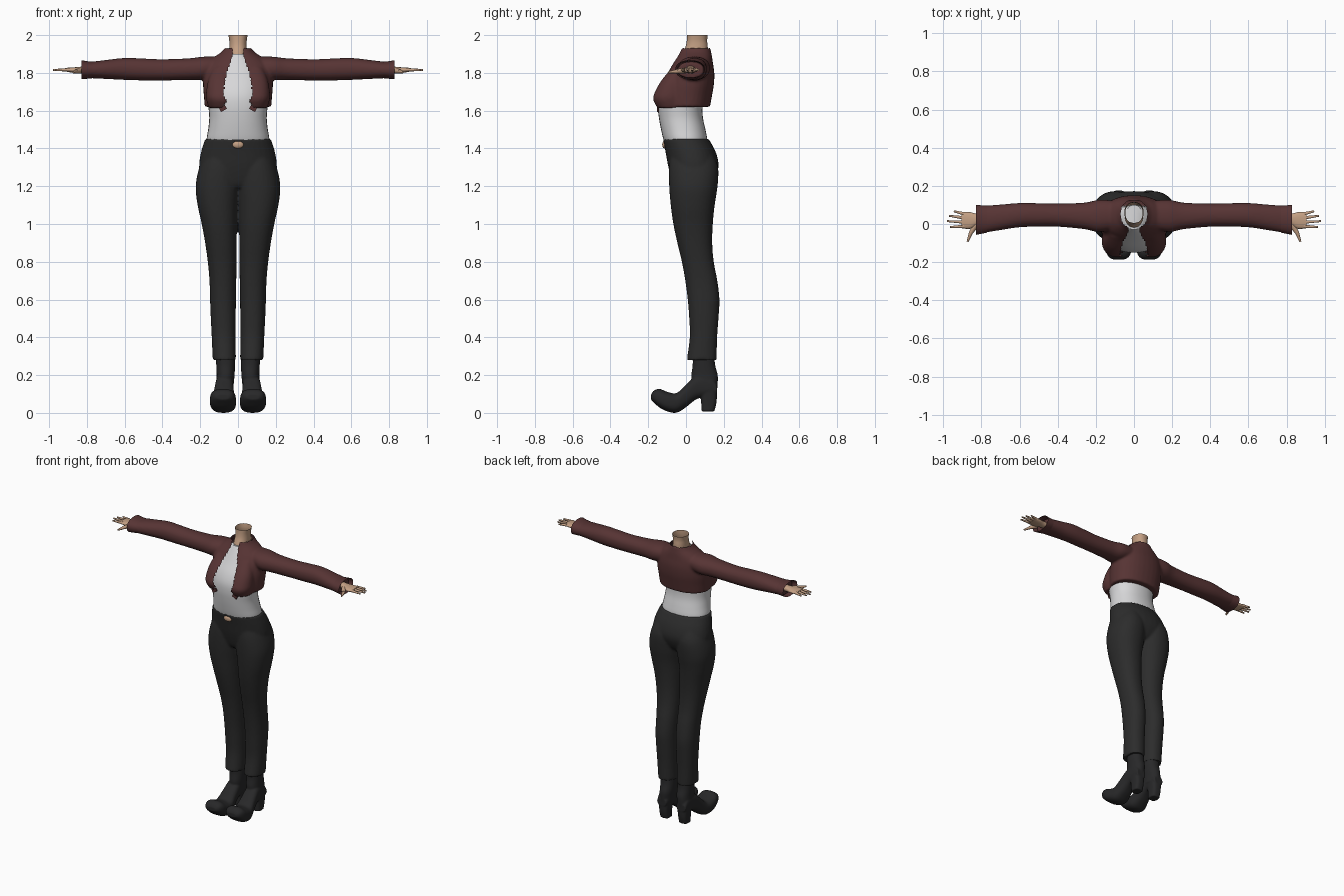
import bpy
import bmesh
from math import cos, sin, pi, copysign
from mathutils import Vector, Matrix

default_cube = bpy.data.objects.get("Cube")
if default_cube:
    bpy.data.objects.remove(default_cube, do_unlink=True)


def material(name, r, g, b):
    mat = bpy.data.materials.new(name)
    mat.use_nodes = True
    mat.diffuse_color = (r, g, b, 1)
    shader = next(n for n in mat.node_tree.nodes if n.type == 'BSDF_PRINCIPLED')
    shader.inputs["Base Color"].default_value = (r, g, b, 1)
    shader.inputs["Roughness"].default_value = 0.8
    return mat


maroon = material("maroon cloth", 0.095, 0.034, 0.034)
white = material("white cotton", 0.68, 0.68, 0.69)
charcoal = material("charcoal denim", 0.025, 0.025, 0.025)
black = material("black leather", 0.021, 0.021, 0.022)
skin = material("skin", 0.55, 0.35, 0.23)


def smooth_rows(rows, steps):
    """Catmull-Rom interpolation between the given cross-sections."""
    out = []
    for i in range(len(rows) - 1):
        a, b, c, d = (rows[max(0, min(len(rows) - 1, i + k))] for k in (-1, 0, 1, 2))
        for j in range(steps):
            t = j / steps
            out.append([q + t / 2 * (r - p + t * (2 * p - 5 * q + 4 * r - s + t * (3 * (q - r) + s - p)))
                        for p, q, r, s in zip(a, b, c, d)])
    return out + [list(rows[-1])]


def loft(bm, rows, axis="z", side=1, power=2.2, caps=True, segments=32, steps=4):
    """Skin rows of (position, u_min, u_max, v_min, v_max) along an axis."""
    rings = []
    for pos, u0, u1, v0, v1 in smooth_rows(rows, steps):
        ring = []
        for k in range(segments):
            c, s = cos(2 * pi * k / segments), sin(2 * pi * k / segments)
            u = (u0 + u1) / 2 + (u1 - u0) / 2 * copysign(abs(c) ** (2 / power), c)
            v = (v0 + v1) / 2 + (v1 - v0) / 2 * copysign(abs(s) ** (2 / power), s)
            x, y, z = {"x": (pos, u, v), "y": (u, pos, v), "z": (u, v, pos)}[axis]
            ring.append(bm.verts.new((x * side, y, z)))
        rings.append(ring)
    for low, high in zip(rings, rings[1:]):
        for k in range(segments):
            n = (k + 1) % segments
            bm.faces.new((low[k], low[n], high[n], high[k]))
    if caps:
        bm.faces.new(rings[0])
        bm.faces.new(rings[-1])


def centred(rows):
    return [(z, -half, half, y0, y1) for z, half, y0, y1 in rows]


def finger(bm, base, tip, r0, r1, side):
    a, b = (Vector((p[0] * side, p[1], p[2])) for p in (base, tip))
    turn = (b - a).to_track_quat('Z', 'Y').to_matrix().to_4x4()
    bmesh.ops.create_cone(bm, cap_ends=True, segments=10, radius1=r0, radius2=r1,
                          depth=(b - a).length, matrix=Matrix.Translation((a + b) / 2) @ turn)


def finish(name, bm, mat, voxel=None):
    """Make the object; a voxel size fuses its pieces into one skin."""
    bmesh.ops.recalc_face_normals(bm, faces=bm.faces)
    mesh = bpy.data.meshes.new(name)
    bm.to_mesh(mesh)
    bm.free()
    mesh.materials.append(mat)
    obj = bpy.data.objects.new(name, mesh)
    bpy.context.collection.objects.link(obj)
    bpy.ops.object.select_all(action='DESELECT')
    obj.select_set(True)
    bpy.context.view_layer.objects.active = obj
    if voxel:
        fuse = obj.modifiers.new("fuse", 'REMESH')
        fuse.mode = 'VOXEL'
        fuse.voxel_size = voxel
        soften = obj.modifiers.new("soften", 'SMOOTH')
        soften.factor = 0.5
        soften.iterations = 4
        for mod in ("fuse", "soften"):
            bpy.ops.object.modifier_apply(modifier=mod)
    bpy.ops.object.shade_smooth_by_angle(angle=0.9)
    return obj


SIDES = (1, -1)

# Trousers: pelvis and two legs fused together
bm = bmesh.new()
loft(bm, centred([(1.19, .12, -.05, .10), (1.22, .19, -.07, .14), (1.3, .206, -.093, .172),
                  (1.38, .196, -.108, .158), (1.45, .174, -.122, .12)]))
leg = [(.28, .011, .134, .004, .162), (.4, .013, .139, .02, .165), (.5, .012, .144, .017, .172),
       (.6, .011, .148, .009, .177), (.7, .009, .151, -.004, .166), (.8, .008, .16, -.022, .147),
       (.9, .007, .174, -.046, .139), (1.0, .005, .192, -.067, .142), (1.1, .001, .214, -.081, .152),
       (1.2, -.01, .224, -.089, .167), (1.3, -.01, .205, -.09, .17), (1.38, .01, .17, -.08, .14)]
for side in SIDES:
    loft(bm, leg, side=side)
finish("trousers", bm, charcoal, voxel=.008)

# Boots: shaft, upturned foot and block heel
shaft = [(.12, .025, .115, .03, .165), (.16, .022, .115, .03, .168), (.2, .018, .113, .028, .168),
         (.25, .016, .115, .035, .155), (.3, .016, .118, .035, .15)]
foot = [(.165, .04, .11, .1, .15), (.13, .03, .115, .085, .2), (.06, .025, .12, .075, .2),
        (0, .02, .13, .03, .15), (-.05, .012, .142, .001, .105), (-.1, .01, .149, .008, .112),
        (-.14, .013, .147, .028, .127), (-.17, .025, .135, .055, .118), (-.185, .045, .115, .07, .098)]
heel = [(.008, .04, .105, .083, .15), (.06, .038, .108, .08, .162), (.14, .03, .115, .075, .165)]
for side, label in zip(SIDES, ("left", "right")):
    bm = bmesh.new()
    loft(bm, shaft, side=side)
    loft(bm, foot, axis="y", side=side, power=2.6)
    loft(bm, heel, side=side, power=3)
    finish(label + "_boot", bm, black, voxel=.005)

# Shirt
bm = bmesh.new()
loft(bm, centred([(1.41, .162, -.105, .108), (1.45, .166, -.12, .112), (1.5, .158, -.132, .103),
                  (1.56, .152, -.143, .09), (1.62, .156, -.15, .088), (1.68, .155, -.147, .1),
                  (1.74, .15, -.125, .1), (1.8, .13, -.088, .1), (1.86, .09, -.053, .1),
                  (1.9, .045, -.03, .1)]))
finish("shirt", bm, white)

# Short jacket: body, bust and sleeves fused together
bm = bmesh.new()
loft(bm, centred([(1.62, .176, -.12, .127), (1.68, .181, -.125, .138), (1.74, .185, -.118, .148),
                  (1.8, .18, -.1, .15), (1.85, .165, -.07, .143), (1.885, .125, -.047, .138),
                  (1.91, .088, -.034, .133), (1.935, .068, -.025, .128)]))
bust = [(1.615, .02, .155, -.152, 0), (1.66, .01, .168, -.174, 0), (1.7, .01, .168, -.164, 0),
        (1.76, .02, .158, -.13, 0), (1.83, .04, .13, -.072, 0)]
sleeve = [(.08, -.02, .12, 1.785, 1.885), (.18, -.042, .127, 1.763, 1.886),
          (.26, -.027, .112, 1.762, 1.877), (.4, -.014, .107, 1.76, 1.872),
          (.5, -.014, .109, 1.76, 1.876), (.6, -.017, .11, 1.763, 1.879),
          (.7, -.032, .102, 1.768, 1.868), (.8, -.048, .095, 1.773, 1.856)]
for side in SIDES:
    loft(bm, bust, side=side)
    loft(bm, sleeve, axis="x", side=side)
jacket = finish("jacket", bm, maroon, voxel=.008)

# Ragged front opening and neck hole
edge = [(1.6, .085), (1.62, .08), (1.65, .06), (1.68, .075), (1.73, .072),
        (1.8, .06), (1.85, .04), (1.9, .028), (1.95, .028)]


def opening(z):
    for (z0, w0), (z1, w1) in zip(edge, edge[1:]):
        if z <= z1:
            return w0 + (w1 - w0) * (z - z0) / (z1 - z0)
    return 0


bm = bmesh.new()
bm.from_mesh(jacket.data)
gone = []
for face in bm.faces:
    x, y, z = face.calc_center_median()
    if (y < .02 and abs(x) < opening(z)) or (z > 1.92 and face.normal.z > .8):
        gone.append(face)
bmesh.ops.delete(bm, geom=gone, context='FACES')
bm.to_mesh(jacket.data)
bm.free()

# Torn hem tips beside the opening
bm = bmesh.new()
for side in SIDES:
    place = Matrix.Translation((side * .08, -.148, 1.612)) @ Matrix.Rotation(side * .5, 4, 'Y')
    bmesh.ops.create_cube(bm, size=1, matrix=place @ Matrix.Diagonal((.035, .009, .024, 1)))
finish("hem_tips", bm, maroon)

# Flared cuffs
cuff = [(.77, -.045, .096, 1.772, 1.86), (.8, -.051, .098, 1.769, 1.862), (.828, -.057, .1, 1.767, 1.867)]
bm = bmesh.new()
for side in SIDES:
    loft(bm, cuff, axis="x", side=side, caps=False)
finish("cuffs", bm, maroon)

# Hands: palm, four fingers and thumb
palm = [(.78, 0, .05, 1.795, 1.84), (.82, -.005, .052, 1.797, 1.834),
        (.86, -.025, .062, 1.8, 1.83), (.905, -.022, .062, 1.805, 1.827)]
fingers = [(.053, .945, .067), (.032, .97, .043), (.01, .98, .015), (-.012, .965, -.016)]
for side, label in zip(SIDES, ("left", "right")):
    bm = bmesh.new()
    loft(bm, palm, axis="x", side=side, segments=20)
    for y, tip_x, tip_y in fingers:
        finger(bm, (.89, y, 1.817), (tip_x, tip_y, 1.815), .0095, .005, side)
    finger(bm, (.83, -.005, 1.812), (.858, -.05, 1.808), .016, .011, side)
    finger(bm, (.856, -.046, 1.808), (.873, -.093, 1.803), .011, .005, side)
    finish(label + "_hand", bm, skin)

# Open neck and bare midriff
bm = bmesh.new()
loft(bm, centred([(1.86, .05, -.02, .1), (1.9, .048, -.018, .115), (1.94, .046, -.002, .115),
                  (1.97, .046, .004, .112), (2.0, .051, .006, .115)]), caps=False)
finish("neck", bm, skin)
bm = bmesh.new()
bmesh.ops.create_uvsphere(bm, u_segments=16, v_segments=10, radius=1,
                          matrix=Matrix.Translation((0, -.114, 1.42)) @ Matrix.Diagonal((.03, .012, .02, 1)))
finish("midriff", bm, skin)
